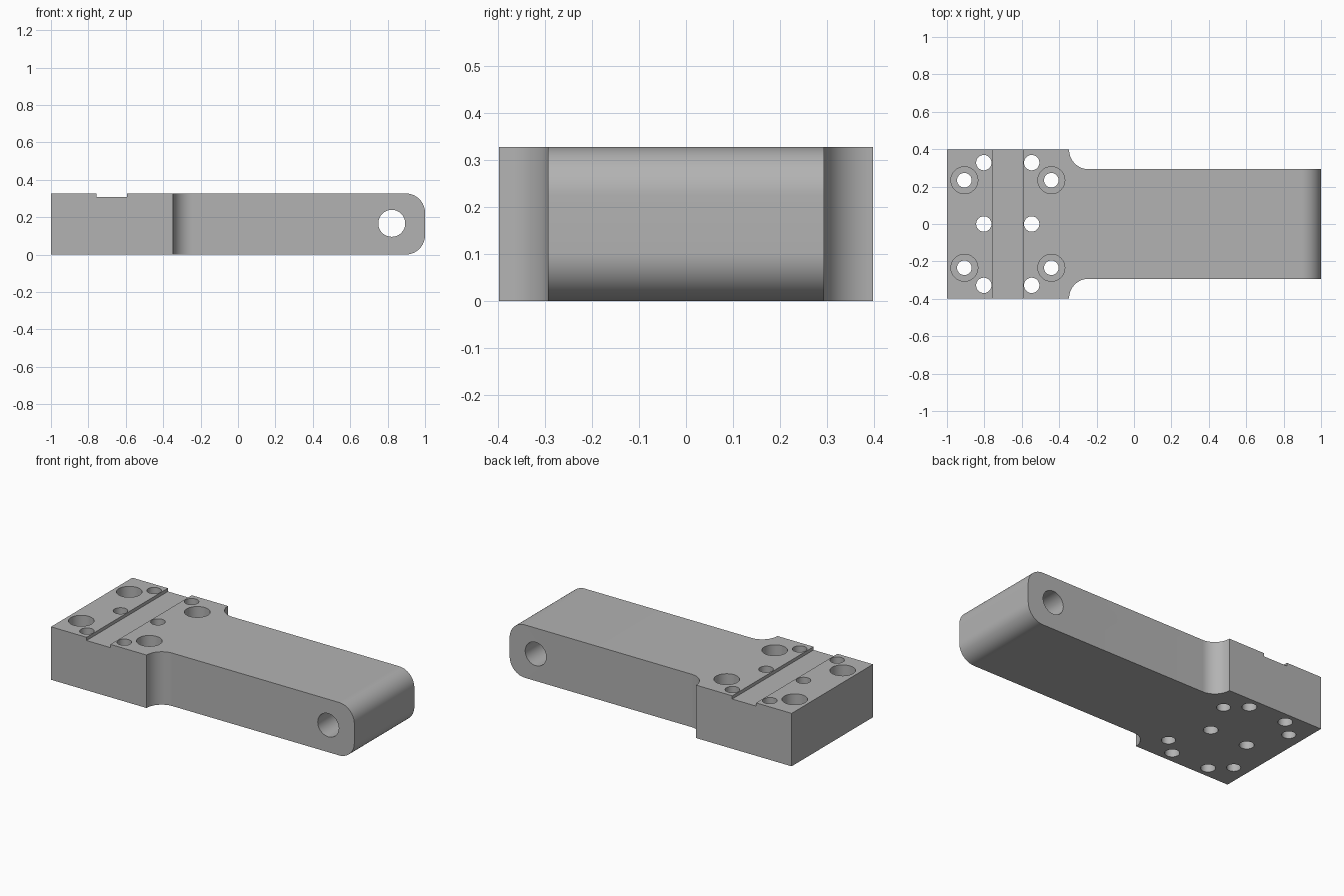
import bpy, bmesh, math
from math import pi
from mathutils import Matrix, Vector

if "Cube" in bpy.data.objects:
    bpy.data.objects.remove(bpy.data.objects["Cube"])

HEIGHT, BASE_HALF, ARM_HALF = 0.327, 0.397, 0.293
FILLET, NOSE = 0.104, 0.104
STEP_X = -0.347

grey = bpy.data.materials.new("machined grey")
grey.use_nodes = True
colour = (0.45, 0.45, 0.45, 1)
grey.diffuse_color = colour
grey.node_tree.nodes["Principled BSDF"].inputs["Base Color"].default_value = colour


def arc(cx, cy, r, start, end, steps=16):
    angles = [start + (end - start) * i / steps for i in range(steps + 1)]
    return [(cx + r * math.cos(a), cy + r * math.sin(a)) for a in angles]


def prism(name, points, low, high, upright=False):
    """Extrude a closed outline along z, or along y when upright."""
    bm = bmesh.new()
    place = (lambda p: (p[0], low, p[1])) if upright else (lambda p: (*p, low))
    face = bm.faces.new([bm.verts.new(place(p)) for p in points])
    moved = bmesh.ops.extrude_face_region(bm, geom=[face])["geom"]
    offset = Vector((0, high - low, 0) if upright else (0, 0, high - low))
    bmesh.ops.translate(bm, vec=offset,
                        verts=[v for v in moved if isinstance(v, bmesh.types.BMVert)])
    bmesh.ops.recalc_face_normals(bm, faces=bm.faces)
    mesh = bpy.data.meshes.new(name)
    bm.to_mesh(mesh)
    bm.free()
    mesh.materials.append(grey)
    obj = bpy.data.objects.new(name, mesh)
    bpy.context.collection.objects.link(obj)
    return obj


def combine(target, tool, operation):
    """Apply a boolean and discard the tool."""
    tool.hide_render = True
    mod = target.modifiers.new("cut", "BOOLEAN")
    mod.operation, mod.solver, mod.object = operation, "EXACT", tool
    bpy.ops.object.select_all(action="DESELECT")
    bpy.context.view_layer.objects.active = target
    target.select_set(True)
    bpy.ops.object.modifier_apply(modifier=mod.name)
    bpy.data.objects.remove(tool)


def drill(target, x, y, r, low, high, upright=False):
    circle = arc(x, y, r, 0, 2 * pi, 48)[:-1]
    combine(target, prism("drill", circle, low, high, upright), "DIFFERENCE")


# Plan outline: wide base, concave shoulder fillets, narrower arm
shoulder = arc(STEP_X + FILLET, BASE_HALF, FILLET, pi, 1.5 * pi)
half = [(-1, BASE_HALF)] + shoulder + [(1, ARM_HALF)]
body = prism("bracket_body", half + [(x, -y) for x, y in reversed(half)], -0.1, 0.5)

# Side outline: rounded nose and shallow groove across the base
side = [(-1.1, 0)]
side += arc(1 - NOSE, NOSE, NOSE, -pi / 2, 0)
side += arc(1 - NOSE, HEIGHT - NOSE, NOSE, 0, pi / 2)
side += [(-0.594, HEIGHT), (-0.594, 0.307), (-0.757, 0.307), (-0.757, HEIGHT), (-1.1, HEIGHT)]
combine(body, prism("side_outline", side, -0.6, 0.6, True), "INTERSECT")

# Cross hole through the nose
drill(body, 0.822, 0.167, 0.072, -0.6, 0.6, True)

# Dowel holes beside the groove
for x in (-0.803, -0.547):
    for y in (-0.328, 0, 0.328):
        drill(body, x, y, 0.041, -0.1, 0.5)

# Counterbored screw holes
for x in (-0.907, -0.442):
    for y in (-0.234, 0.234):
        drill(body, x, y, 0.039, -0.1, 0.5)
        drill(body, x, y, 0.072, 0.18, 0.5)

bpy.ops.object.shade_smooth_by_angle(angle=math.radians(30))
